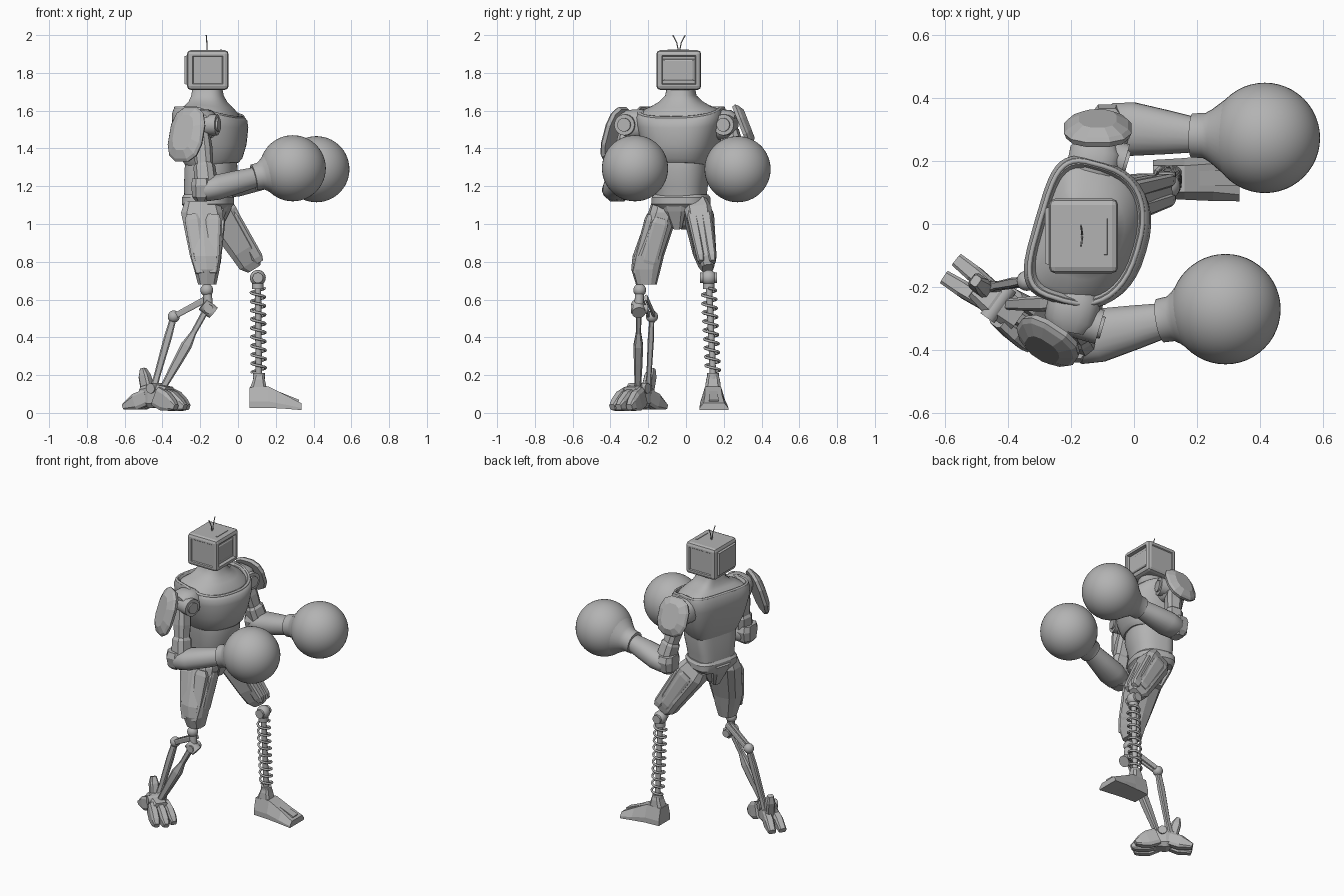
import bpy, bmesh, math
from mathutils import Vector as V, Matrix

cube = bpy.data.objects.get("Cube")
if cube:
    bpy.data.objects.remove(cube, do_unlink=True)

grey = bpy.data.materials.new("plain grey")
grey.use_nodes = True
grey.diffuse_color = (0.45, 0.45, 0.45, 1)
grey.node_tree.nodes["Principled BSDF"].inputs["Base Color"].default_value = (0.45, 0.45, 0.45, 1)


def finish(name, bm, smooth=0):
    bmesh.ops.recalc_face_normals(bm, faces=bm.faces[:])
    me = bpy.data.meshes.new(name)
    bm.to_mesh(me)
    bm.free()
    ob = bpy.data.objects.new(name, me)
    bpy.context.collection.objects.link(ob)
    me.materials.append(grey)
    if smooth:
        bpy.ops.object.select_all(action='DESELECT')
        ob.select_set(True)
        bpy.context.view_layer.objects.active = ob
        bpy.ops.object.shade_smooth_by_angle(angle=math.radians(smooth))
    return ob


def spow(v, e):
    return math.copysign(abs(v) ** (2 / e), v)


def loft(name, rings, smooth=0):
    bm = bmesh.new()
    loops = [[bm.verts.new(p) for p in r] for r in rings]
    n = len(loops[0])
    for a, b in zip(loops, loops[1:]):
        for i in range(n):
            bm.faces.new((a[i], a[(i + 1) % n], b[(i + 1) % n], b[i]))
    bm.faces.new(loops[0])
    bm.faces.new(loops[-1])
    return finish(name, bm, smooth)


def limb(name, a, b, prof, n=8, e=4, ref=(0, 1, 0), smooth=0):
    """Loft from a to b; prof rows are (fraction, half size along ref, other half size)."""
    a, b = V(a), V(b)
    d = (b - a).normalized()
    u = (V(ref) - d * d.dot(V(ref))).normalized()
    w = d.cross(u)
    ang = [2 * math.pi * (i + 0.5) / n for i in range(n)]
    return loft(name, [[a.lerp(b, t) + u * p * spow(math.cos(g), e) + w * q * spow(math.sin(g), e)
                        for g in ang] for t, p, q in prof], smooth)


def rod(name, a, b, r, n=16):
    return limb(name, a, b, [(0, r, r), (1, r, r)], n, 2, (0.3, 1, 0.2), 40)


def ball(name, c, r, seg=20):
    bm = bmesh.new()
    bmesh.ops.create_uvsphere(bm, u_segments=seg, v_segments=seg // 2 + 2, radius=r,
                              matrix=Matrix.Translation(c))
    return finish(name, bm, 60)


def tube(name, pts, r, cyclic=False):
    cu = bpy.data.curves.new(name, 'CURVE')
    cu.dimensions = '3D'
    cu.bevel_depth = r
    cu.bevel_resolution = 2
    cu.use_fill_caps = True
    sp = cu.splines.new('POLY')
    sp.points.add(len(pts) - 1)
    for q, p in zip(sp.points, pts):
        q.co = (*p, 1)
    sp.use_cyclic_u = cyclic
    cu.materials.append(grey)
    ob = bpy.data.objects.new(name, cu)
    bpy.context.collection.objects.link(ob)


# Torso: D-shaped rings, turned a little towards the right; dip lowers the front
FWD = V((0.96, -0.28, 0))
LAT = V((0.28, 0.96, 0))
MID = V((-0.16, -0.03, 0))


def dring(z, front, back, side, dip=0, n=40):
    out = []
    for i in range(n):
        g = 2 * math.pi * i / n
        c, s = math.cos(g), math.sin(g)
        e = 2.4 if c > 0 else 4
        f = spow(c, e) * (front if c > 0 else back)
        out.append(MID + FWD * f + LAT * side * spow(s, e) + V((0, 0, z - dip * max(f, 0))))
    return out


loft("chest", [dring(*r) for r in (
    (1.31, .16, .10, .150, -.1), (1.33, .18, .11, .165, -.1), (1.42, .20, .14, .20), (1.53, .207, .16, .228, .1),
    (1.585, .20, .16, .236, .2), (1.612, .185, .15, .23, .28), (1.618, .168, .135, .212, .3),
    (1.598, .158, .125, .20, .3))], 35)
tube("collar_rim", dring(1.614, .178, .143, .222, .29), .008, True)
loft("neck", [dring(*r) for r in (
    (1.59, .168, .135, .212, .25), (1.612, .155, .12, .19, .2), (1.63, .125, .10, .145, .1),
    (1.65, .10, .088, .11, .05), (1.68, .083, .08, .078), (1.72, .075, .075, .07))], 50)
loft("abdomen", [dring(*r) for r in (
    (1.14, .125, .11, .13), (1.2, .135, .11, .137), (1.28, .155, .105, .15), (1.34, .15, .1, .15))], 40)
loft("belt", [dring(*r) for r in (
    (1.08, .11, .11, .125), (1.105, .135, .12, .15), (1.14, .135, .12, .15), (1.155, .12, .11, .14))], 30)
for s, label in ((1, "front"), (-1, "back")):
    limb("hip_guard_" + label, MID + FWD * .1 * s + V((0, 0, 1.13)), MID + FWD * .045 * s + V((0, 0, .98)),
         [(0, .065, .035), (.35, .06, .035), (1, .025, .025)], ref=LAT)
limb("pelvis", MID + V((0, 0, 1.12)), MID + V((0, 0, .99)), [(0, .12, .09), (1, .04, .06)], ref=LAT)

# Head: bevelled box with inset screen, side panels and a stepped back
bm = bmesh.new()
bmesh.ops.create_cube(bm, size=1, matrix=Matrix.Translation((-.16, -.038, 1.815))
                      @ Matrix.Diagonal((.22, .237, .21, 1)))
bmesh.ops.bevel(bm, geom=bm.edges[:], offset=.02, segments=2, profile=.5, affect='EDGES')
for ax, sgn, inset, depth in ((0, 1, .012, -.02), (0, -1, .01, .012), (1, 1, .014, -.006), (1, -1, .014, -.006)):
    f = max(bm.faces, key=lambda q: q.normal[ax] * sgn * q.calc_area())
    bmesh.ops.inset_region(bm, faces=[f], thickness=inset)
    bmesh.ops.inset_region(bm, faces=[f], thickness=.006, depth=depth)
finish("head", bm)
limb("screen", (-.075, -.04, 1.815), (-.062, -.04, 1.815), [(0, .088, .06), (.6, .086, .058), (1, .075, .05)], 4, 30)
limb("head_vent", (-.09, -.04, 1.917), (-.09, -.04, 1.923), [(0, .06, .006), (1, .058, .005)], 4, 30)
for s in (-1, 1):
    tube("antenna", [(-.165, -.037 + s * .004, 1.92), (-.165, -.037 + s * .012, 1.96),
                     (-.168, -.037 + s * .033, 2.0)], .003)

# Arms: shoulder joint, pad, upper arm, forearm, glove
ARMS = {
    "right": dict(joint=(-.20, -.30, 1.525), inner=(-.18, -.2, 1.53), pad=(-.275, -.375, 1.475),
                  normal=(-.53, -.8, .3), along=(.83, -.55, 0), width=.11, height=.155,
                  elbow=(-.165, -.365, 1.18), wrist=(.12, -.30, 1.255), glove=(.29, -.27, 1.295)),
    "left": dict(joint=(-.12, .225, 1.525), inner=(-.14, .13, 1.53), pad=(-.115, .305, 1.52),
                 normal=(0, .92, .36), along=(1, 0, 0), width=.11, height=.125,
                 elbow=(-.055, .305, 1.2), wrist=(.22, .28, 1.26), glove=(.415, .273, 1.29))}
for side, k in ARMS.items():
    j, el, wr, gl = (V(k[q]) for q in ("joint", "elbow", "wrist", "glove"))
    nrm = V(k["normal"]).normalized()
    limb(side + "_shoulder", k["inner"], j + (j - V(k["inner"])) * .4,
         [(0, .06, .06), (.2, .085, .08), (.75, .085, .08), (1, .06, .06)], 16, 2.6, FWD, 40)
    rod(side + "_shoulder_disc", j, j + FWD * .095, .056)
    rod(side + "_shoulder_cap", j, j + FWD * .105, .036)
    p = V(k["pad"])
    limb(side + "_shoulder_pad", p - nrm * .02, p + nrm * .032,
         [(0, k["width"] * .93, k["height"] * .95), (.35, k["width"], k["height"]),
          (.6, k["width"] * .9, k["height"] * .92), (1, k["width"] * .55, k["height"] * .65)],
         12, 2.6, k["along"])
    top = j.lerp(el, .1)
    limb(side + "_upper_arm", top, el, [(0, .045, .045), (.3, .05, .05), (.55, .045, .045), (.6, .055, .055),
                                       (1, .06, .06)], 8, 3, FWD)
    d = (wr - el).normalized()
    limb(side + "_forearm", el - d * .05, wr,
         [(0, .045, .035), (.1, .078, .058), (.3, .086, .067), (.65, .07, .061), (1, .052, .052)],
         20, 2.2, smooth=40)
    limb(side + "_elbow", el + V((-.03, 0, .06)), el + V((-.03, 0, -.06)),
         [(0, .065, .05), (.3, .078, .055), (.8, .065, .05), (1, .04, .03)], 8, 3)
    d = (gl - wr).normalized()
    limb(side + "_glove_cuff", wr - d * .04, gl - d * .09,
         [(0, .05, .05), (.02, .07, .07), (.3, .072, .072), (.45, .085, .085), (.75, .12, .12), (1, .148, .148)],
         32, 2, smooth=40)
    ball(side + "_glove", gl, .175, 48)

# Left leg: armoured thigh, knee, spring shin and wedge foot
hip, knee = V((-.125, .055, 1.1)), V((.085, .115, .765))
limb("left_thigh", hip, knee, [(0, .06, .08), (.15, .075, .095), (.7, .062, .075), (.9, .045, .07), (1, .03, .04)])
axis = (knee - hip).normalized()
up = V((.8, 0, .6))
for off, nm in ((-.04, "inner"), (.035, "outer")):
    q = V((0, off, 0)) + up * .055
    limb("left_thigh_plate_" + nm, hip + axis * .08 + q, knee - axis * .01 + q * .8,
         [(0, .022, .025), (.1, .03, .035), (.9, .022, .032), (1, .015, .02)])
limb("left_thigh_side_plate", hip + axis * .05 + V((0, .065, 0)), knee - axis * .05 + V((0, .04, 0)),
     [(0, .015, .03), (.1, .02, .045), (.9, .016, .035), (1, .01, .025)])
KN = V((.105, .12, .715))
ball("left_knee", KN, .042)
rod("left_knee_pin", KN - V((0, .045, 0)), KN + V((0, .045, 0)), .028)
ankle = V((.11, .143, .2))
rod("left_shin_rod", KN, ankle, .017)
rod("left_spring_seat_top", KN - V((0, 0, .03)), KN - V((0, 0, .06)), .03)
rod("left_spring_seat_base", ankle + V((0, 0, .01)), ankle - V((0, 0, .02)), .032)
s0, s1, turns = KN - V((0, 0, .055)), ankle + V((0, 0, .015)), 9.5
tube("left_spring", [s0.lerp(s1, i / 200) + V((math.cos(t), math.sin(t), 0)) * .037
                     for i in range(201) for t in [2 * math.pi * turns * i / 200]], .007)
limb("left_ankle", (.113, .143, .2), (.108, .143, .12), [(0, .03, .025), (.3, .038, .032), (1, .045, .05)])


def foot_ring(x, z0, z1, wb, wt, cy):
    return [(x, cy - wb, z0), (x, cy + wb, z0), (x, cy + wb, z0 + .3 * (z1 - z0)),
            (x, cy + wt, z1), (x, cy - wt, z1), (x, cy - wb, z0 + .3 * (z1 - z0))]


loft("left_foot", [foot_ring(*r) for r in (
    (.06, .027, .135, .06, .042, .143), (.16, .027, .14, .066, .042, .143),
    (.25, .022, .095, .073, .045, .146), (.335, .015, .052, .076, .055, .148))])
limb("left_foot_ridge", (.13, .143, .135), (.32, .147, .058), [(0, .022, .012), (1, .026, .012)], 4, 30)

# Right leg: tapered thigh with armour, back-bent strut shin
loft("right_thigh", [[(cx + a * spow(math.cos(g), 3), cy + b * spow(math.sin(g), 3), z)
                      for g in [math.pi * (i + .5) / 5 for i in range(10)]]
                     for z, cx, cy, a, b in (
    (1.12, -.19, -.11, .095, .07), (1.06, -.19, -.12, .115, .08), (.83, -.172, -.20, .085, .083),
    (.76, -.165, -.212, .07, .078), (.68, -.163, -.21, .05, .055))])
for x0, x1, nm in ((-.245, -.20, "rear"), (-.13, -.135, "front")):
    limb("right_thigh_plate_" + nm, (x0, -.19, 1.05), (x1, -.275, .74),
         [(0, .016, .03), (.1, .022, .042), (.75, .02, .035), (1, .01, .022)])
limb("right_thigh_front_plate", (-.085, -.13, 1.03), (-.115, -.21, .75),
     [(0, .03, .012), (.1, .045, .02), (.8, .045, .02), (1, .03, .01)])
ball("right_knee", (-.165, -.245, .65), .034)
rod("right_knee_link", (-.165, -.245, .66), (-.155, -.25, .55), .024)
rod("right_knee_block", (-.185, -.255, .575), (-.13, -.25, .53), .036)
rod("right_knee_pin", (-.155, -.29, .55), (-.155, -.2, .55), .024)
BACK = V((-.34, -.18, .51))
ball("right_back_joint", BACK, .032)
for dy in (-.014, .014):
    limb("right_link", (-.155, -.225 + dy, .61), BACK + V((0, dy, 0)), [(0, .008, .018), (1, .008, .016)])
limb("right_rear_strut", BACK, (-.45, -.2, .12), [(0, .013, .018), (.3, .017, .022), (.8, .014, .018), (1, .02, .02)])
limb("right_main_strut", (-.16, -.25, .56), (-.41, -.255, .11),
     [(0, .016, .018), (.3, .014, .016), (.45, .026, .03), (.65, .024, .026), (1, .016, .016)])

# Right foot: narrow and clawed, pointing outwards
H = V((.81, -.58, 0))
S = V((.58, .81, 0))
C = V((-.43, -.25, 0))


def at(f, s, z):
    return C + H * f + S * s + V((0, 0, z))


limb("right_foot_core", at(-.09, 0, .095), at(.08, 0, .085), [(0, .04, .045), (.4, .055, .068), (1, .05, .055)], ref=S)
rod("right_ankle_pin", at(0, -.06, .13), at(0, .06, .13), .028, 10)
for s in (-1, 0, 1):
    limb("right_toe", at(.03, s * .046, .088), at(.185 - abs(s) * .02, s * .056, .03),
         [(0, .022, .055), (.45, .027, .055), (.8, .026, .035), (1, .018, .016)], ref=S)
for s in (-1, 1):
    limb("right_heel_spur", at(-.04, s * .026, .085), at(-.185, s * .034, .032),
         [(0, .024, .045), (.5, .028, .045), (1, .024, .016)], ref=S)
limb("right_heel_fin", at(-.06, .01, .1), at(-.1, .015, .235), [(0, .03, .035), (.7, .028, .03), (1, .018, .014)], ref=S)
